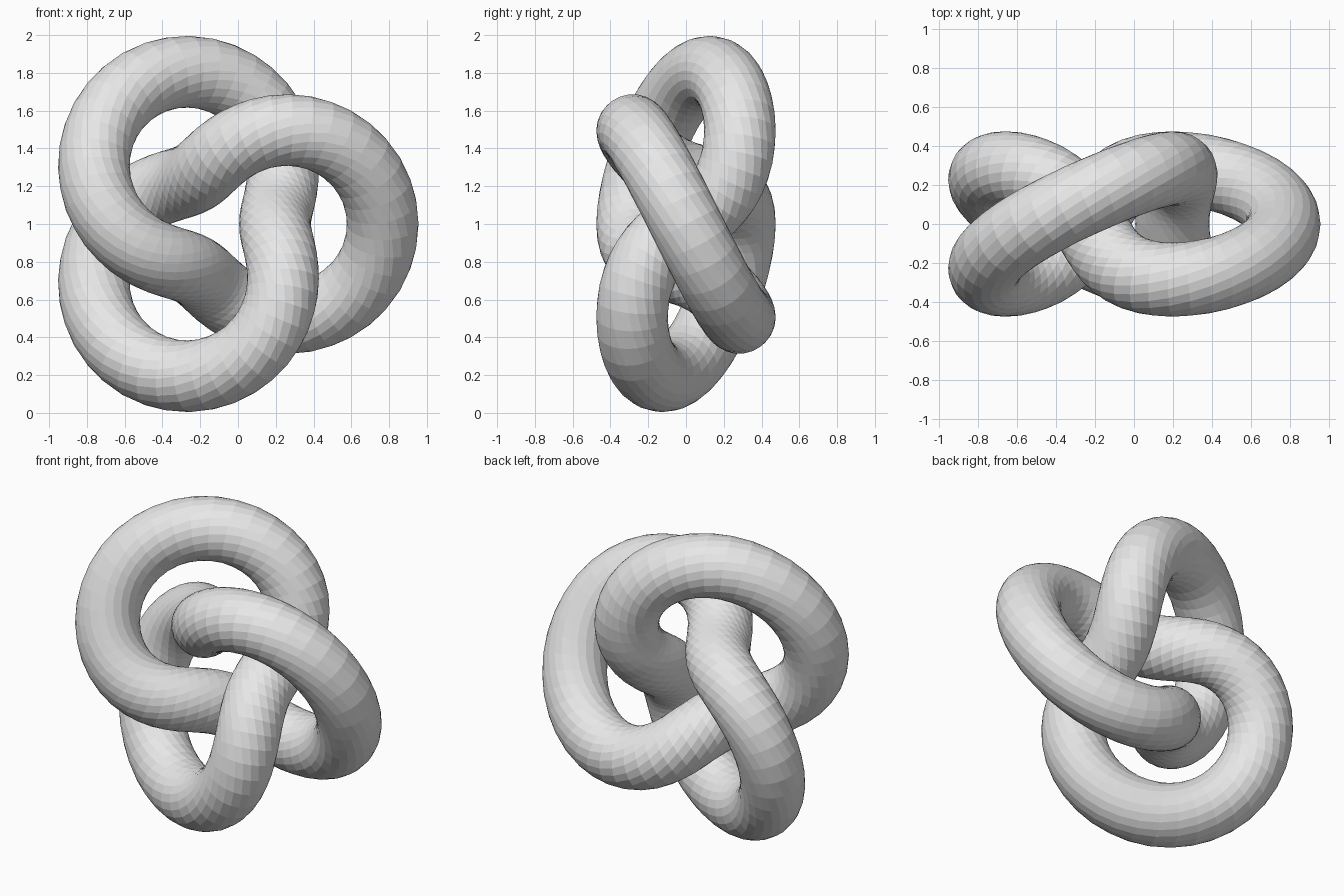
import bpy
import bmesh
from math import sin, cos, tau
from mathutils import Vector

default = bpy.data.objects.get("Cube")
if default:
    bpy.data.objects.remove(default, do_unlink=True)

SCALE = 0.285        # minor radius of the guiding torus, its major radius is double
TUBE = 0.19          # tube radius
RINGS, SIDES = 120, 24
CENTRE = Vector((-0.089, 0, 1))

grey = bpy.data.materials.new("light_grey")
grey.use_nodes = True
grey.diffuse_color = (0.8, 0.8, 0.8, 1)
grey.node_tree.nodes["Principled BSDF"].inputs["Base Color"].default_value = grey.diffuse_color


def knot_point(t):
    """Three-lobed path winding twice round the torus."""
    r = 2 + cos(3 * t)
    return CENTRE + SCALE * Vector((r * cos(2 * t), -sin(3 * t), r * sin(2 * t)))


def knot_ring(bm, t):
    """Circle of vertices square to the path, framed by the torus normal."""
    tangent = (knot_point(t + 0.001) - knot_point(t - 0.001)).normalized()
    normal = Vector((cos(3 * t) * cos(2 * t), -sin(3 * t), cos(3 * t) * sin(2 * t)))
    side = tangent.cross(normal).normalized()
    normal = side.cross(tangent)
    angles = [tau * j / SIDES for j in range(SIDES)]
    return [bm.verts.new(knot_point(t) + TUBE * (cos(a) * normal + sin(a) * side))
            for a in angles]


# Closed knotted tube
bm = bmesh.new()
rings = [knot_ring(bm, tau * i / RINGS) for i in range(RINGS)]
for i, ring in enumerate(rings):
    following = rings[(i + 1) % RINGS]
    for j in range(SIDES):
        k = (j + 1) % SIDES
        bm.faces.new((ring[j], ring[k], following[k], following[j]))
bmesh.ops.recalc_face_normals(bm, faces=bm.faces)

mesh = bpy.data.meshes.new("knot_tube")
bm.to_mesh(mesh)
bm.free()
mesh.materials.append(grey)
knot = bpy.data.objects.new("knot_tube", mesh)
bpy.context.collection.objects.link(knot)
